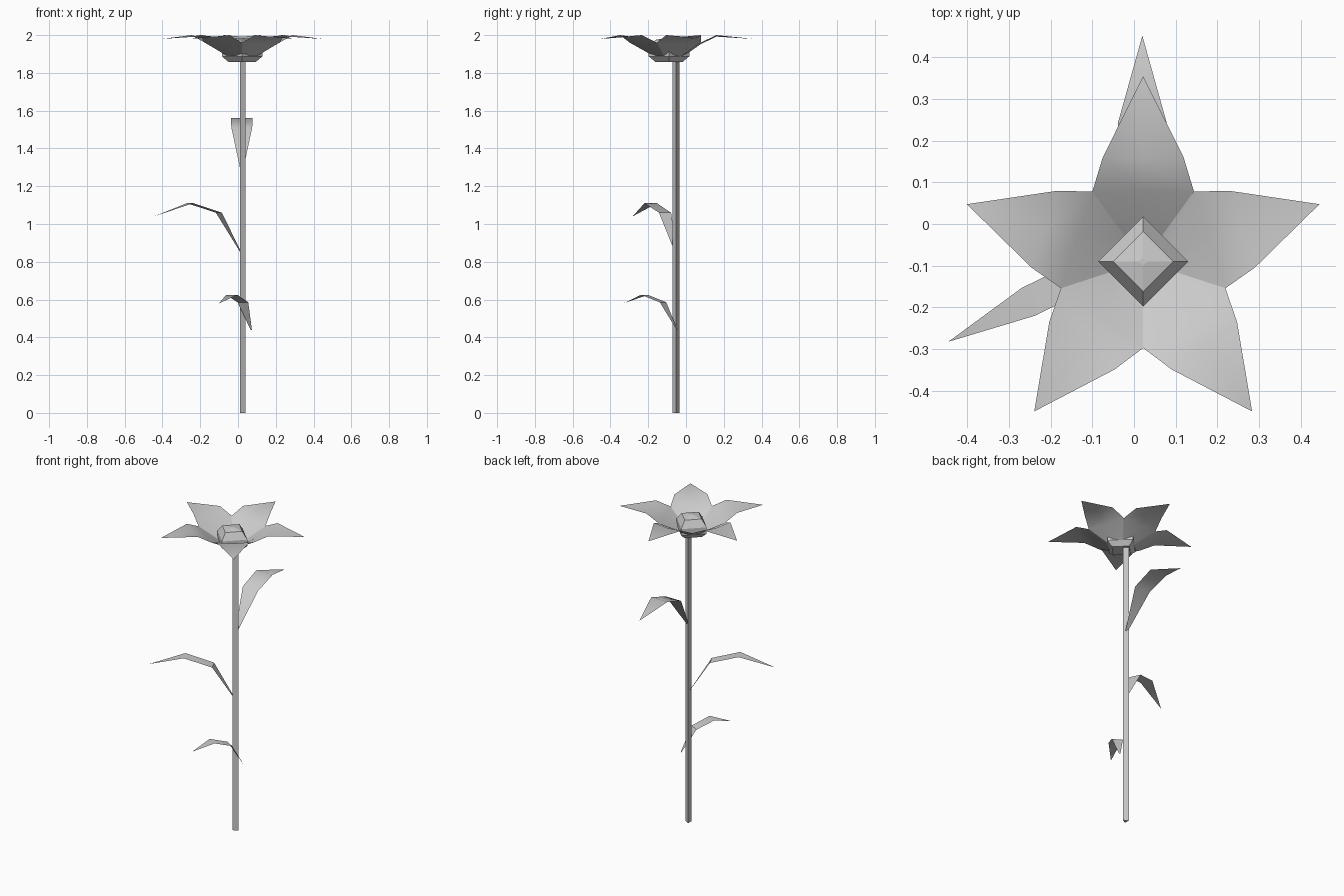
import bpy, bmesh, math
from mathutils import Vector

cube = bpy.data.objects.get("Cube")
if cube:
    bpy.data.objects.remove(cube, do_unlink=True)

grey = bpy.data.materials.new("plain grey")
grey.use_nodes = True
colour = (0.6, 0.6, 0.6, 1)
grey.diffuse_color = colour
grey.node_tree.nodes["Principled BSDF"].inputs["Base Color"].default_value = colour


def finish(name, bm, smooth=None, solid=False):
    if solid:
        bmesh.ops.recalc_face_normals(bm, faces=bm.faces)
    mesh = bpy.data.meshes.new(name)
    bm.to_mesh(mesh)
    bm.free()
    obj = bpy.data.objects.new(name, mesh)
    bpy.context.collection.objects.link(obj)
    mesh.materials.append(grey)
    if smooth:
        bpy.ops.object.select_all(action="DESELECT")
        obj.select_set(True)
        bpy.context.view_layer.objects.active = obj
        bpy.ops.object.shade_smooth_by_angle(angle=math.radians(smooth))
    return obj


def lathe(name, centre, rings, sides):
    """Stack of regular polygons, given as (radius, height), capped at both ends."""
    bm = bmesh.new()
    loops = []
    for radius, z in rings:
        loops.append([bm.verts.new((centre[0] + radius * math.cos(math.tau * i / sides),
                                    centre[1] + radius * math.sin(math.tau * i / sides), z))
                      for i in range(sides)])
    for a, b in zip(loops, loops[1:]):
        for i in range(sides):
            j = (i + 1) % sides
            bm.faces.new((a[i], a[j], b[j], b[i]))
    bm.faces.new(loops[0][::-1])
    bm.faces.new(loops[-1])
    return finish(name, bm, solid=True)


def blade(name, base, angle, stations, dip=0.0):
    """Thin sheet along a direction; stations are (distance, half width, height)."""
    bm = bmesh.new()
    along = Vector((math.cos(angle), math.sin(angle), 0))
    across = Vector((-along.y, along.x, 0))
    rows = []
    for dist, half, z in stations:
        mid = Vector(base) + along * dist + Vector((0, 0, z))
        if half == 0:
            rows.append([bm.verts.new(mid)] * 3)
        else:
            low = Vector((0, 0, dip))
            rows.append([bm.verts.new(p) for p in
                         (mid - across * half, mid - low, mid + across * half)])
    for a, b in zip(rows, rows[1:]):
        for i in range(2):
            corners = list(dict.fromkeys((a[i], b[i], b[i + 1], a[i + 1])))
            bm.faces.new(corners)
    return finish(name, bm, smooth=40)


# Triangular stem
lathe("stem", (0.02, -0.053), [(0.02, 0), (0.02, 1.87)], 3)

# Four-sided flower heart
heart = (0.022, -0.09)
lathe("flower_heart", heart,
      [(0.072, 1.858), (0.108, 1.888), (0.108, 1.93), (0.072, 1.975), (0.01, 1.985)], 4)

# Five petals around the heart
petal = [(0.06, 0.044, 1.885), (0.168, 0.122, 1.96), (0.25, 0.097, 2.0), (0.445, 0, 1.98)]
for k in range(5):
    blade(f"petal_{k + 1}", (*heart, 0), math.radians(90 + 72 * k), petal, dip=0.008)

# Three arching leaves on the stem
blade("upper_leaf", (0.02, -0.045, 1.29), math.radians(90),
      [(0, 0.008, 0), (0.145, 0.055, 0.22), (0.29, 0.058, 0.27), (0.497, 0, 0.21)])
blade("middle_leaf", (0.015, -0.053, 0.85), math.radians(206.5),
      [(0, 0.006, 0), (0.13, 0.036, 0.21), (0.3, 0.037, 0.26), (0.515, 0, 0.19)])
blade("lower_leaf", (0.07, -0.048, 0.44), math.radians(239),
      [(0, 0.004, 0), (0.085, 0.033, 0.145), (0.2, 0.035, 0.185), (0.33, 0, 0.14)])
